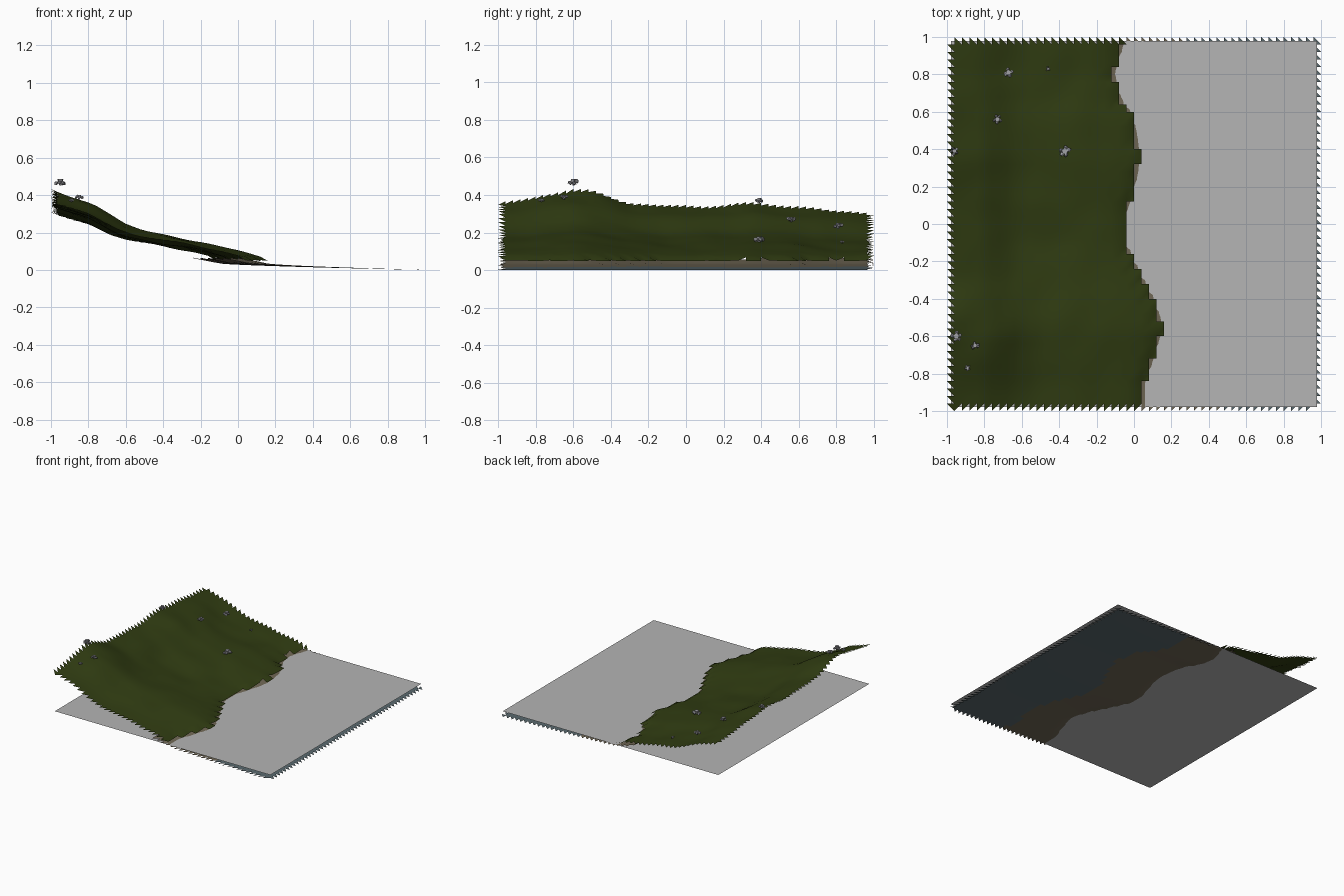
import bpy, bmesh, math, random
from mathutils import Vector, noise

if "Cube" in bpy.data.objects:
    bpy.data.objects.remove(bpy.data.objects["Cube"])
random.seed(4)

N = 50              # terrain cells per side
STEP = 2 / N
WATER = 0.036


def material(name, rgb):
    m = bpy.data.materials.new(name)
    m.use_nodes = True
    m.diffuse_color = (*rgb, 1)
    bsdf = m.node_tree.nodes["Principled BSDF"]
    bsdf.inputs["Base Color"].default_value = (*rgb, 1)
    bsdf.inputs["Roughness"].default_value = 0.9
    return m


GRASS = material("grass green", (0.03, 0.046, 0.006))
SAND = material("wet sand", (0.16, 0.135, 0.09))
DEEP = material("deep bed blue grey", (0.10, 0.14, 0.155))
GREY = material("water grey", (0.46, 0.46, 0.46))
STONE = material("stone grey", (0.36, 0.36, 0.38))


def curve(points, v):
    """Piecewise linear lookup."""
    if v <= points[0][0]:
        return points[0][1]
    for (a, p), (b, q) in zip(points, points[1:]):
        if v <= b:
            return p + (q - p) * (v - a) / (b - a)
    return points[-1][1]


# Shoreline x by y, ridge height by y, and slope from shore to ridge
SHORE = [(-1, .05), (-.85, .05), (-.75, .09), (-.55, .15), (-.4, .1), (-.25, .02),
         (-.1, -.05), (.05, -.05), (.2, 0), (.35, .03), (.58, -.01), (.65, -.07),
         (.8, -.11), (1, -.05)]
RIDGE = [(-1, .36), (-.8, .39), (-.6, .43), (-.5, .42), (-.3, .355), (-.1, .345),
         (.2, .345), (.35, .36), (.6, .34), (.8, .315), (1, .3)]
SLOPE = [(0, 0), (.14, .13), (.35, .27), (.57, .41), (.65, .5), (.8, .78), (1, 1)]


def shore(y):
    return curve(SHORE, y)


def grass_z(x, y):
    s = shore(y)
    t = (x - s) / (-1 - s)
    bump = 0.012 * noise.noise(Vector((x * 5, y * 5, 1))) * min(1, max(0, t * 4))
    rim = 0.014 if x > s - 0.02 else 0
    return 0.062 + (curve(RIDGE, y) - 0.06) * curve(SLOPE, t) + bump - rim


def bed_z(x, y):
    s = shore(y)
    if x < s:
        return 0.037 + (s - x) * 0.2
    t = (x - s) / (1 - s)
    return 0.036 - 0.036 * t ** 0.65


def sheet(name, height, keep, mats, pick):
    """Triangulated grid sheet whose border cells are cut to sawteeth."""
    bm = bmesh.new()
    v = [[bm.verts.new((-1 + i * STEP, -1 + j * STEP, height(-1 + i * STEP, -1 + j * STEP)))
          for j in range(N + 1)] for i in range(N + 1)]
    for i in range(N):
        for j in range(N):
            x, y = -1 + (i + .5) * STEP, -1 + (j + .5) * STEP
            if not keep(x, y):
                continue
            a, b, c, d = v[i][j], v[i + 1][j], v[i + 1][j + 1], v[i][j + 1]
            west, south, east, north = i == 0, j == 0, i == N - 1, j == N - 1
            if (west or south) and not (east or north):
                tris = [(b, c, d)] if west else [(a, c, d)]
            elif east or north:
                tris = [] if (west or south) else [(a, b, d)]
            else:
                tris = [(a, b, c), (a, c, d)]
            for t in tris:
                bm.faces.new(t).material_index = pick(x, y)
    bmesh.ops.delete(bm, geom=[p for p in bm.verts if not p.link_faces], context='VERTS')
    return finish(name, bm, mats, True)


def finish(name, bm, mats, smooth=False):
    me = bpy.data.meshes.new(name)
    bm.to_mesh(me)
    bm.free()
    for m in mats:
        me.materials.append(m)
    for p in me.polygons:
        p.use_smooth = smooth
    ob = bpy.data.objects.new(name, me)
    bpy.context.collection.objects.link(ob)
    return ob


# Grassy hillside
sheet("grass_hillside", grass_z, lambda x, y: x < shore(y), [GRASS], lambda x, y: 0)

# Beach and lake bed, deeper part bluish
sheet("lake_bed", bed_z, lambda x, y: x > shore(y) - 0.12, [SAND, DEEP],
      lambda x, y: int(x > shore(y) + 0.38 + 0.06 * math.sin(y * 4)))

# Flat water surface
bm = bmesh.new()
bmesh.ops.create_grid(bm, x_segments=1, y_segments=1, size=0.978)
bmesh.ops.translate(bm, verts=bm.verts, vec=(0, 0, WATER))
finish("water_surface", bm, [GREY])


# Loose stone clusters that flare upwards
def stone_cluster(name, x, y, z, size):
    bm = bmesh.new()
    for k in range(5):
        ang = k * math.tau / 5 + random.random()
        out = Vector((math.cos(ang), math.sin(ang), random.uniform(-.3, .3))) * size * 0.6
        chunk = bmesh.ops.create_icosphere(bm, subdivisions=1, radius=size * 0.36)["verts"]
        for p in chunk:
            p.co *= random.uniform(.6, 1.2)
            p.co += out
    # narrow foot
    bmesh.ops.create_cone(bm, cap_ends=True, segments=5, radius1=size * .15,
                          radius2=size * .5, depth=size)
    bmesh.ops.translate(bm, verts=bm.verts, vec=(x, y, z))
    finish(name, bm, [STONE])


STONES = [(-.95, -.6, .468, .034), (-.85, -.65, .388, .026), (-.89, -.77, .372, .018),
          (-.96, .39, .37, .026), (-.67, .81, .235, .03), (-.73, .56, .27, .028),
          (-.37, .39, .16, .036), (-.46, .83, .15, .014)]
for n, spec in enumerate(STONES):
    stone_cluster(f"stone_cluster_{n + 1}", *spec)
